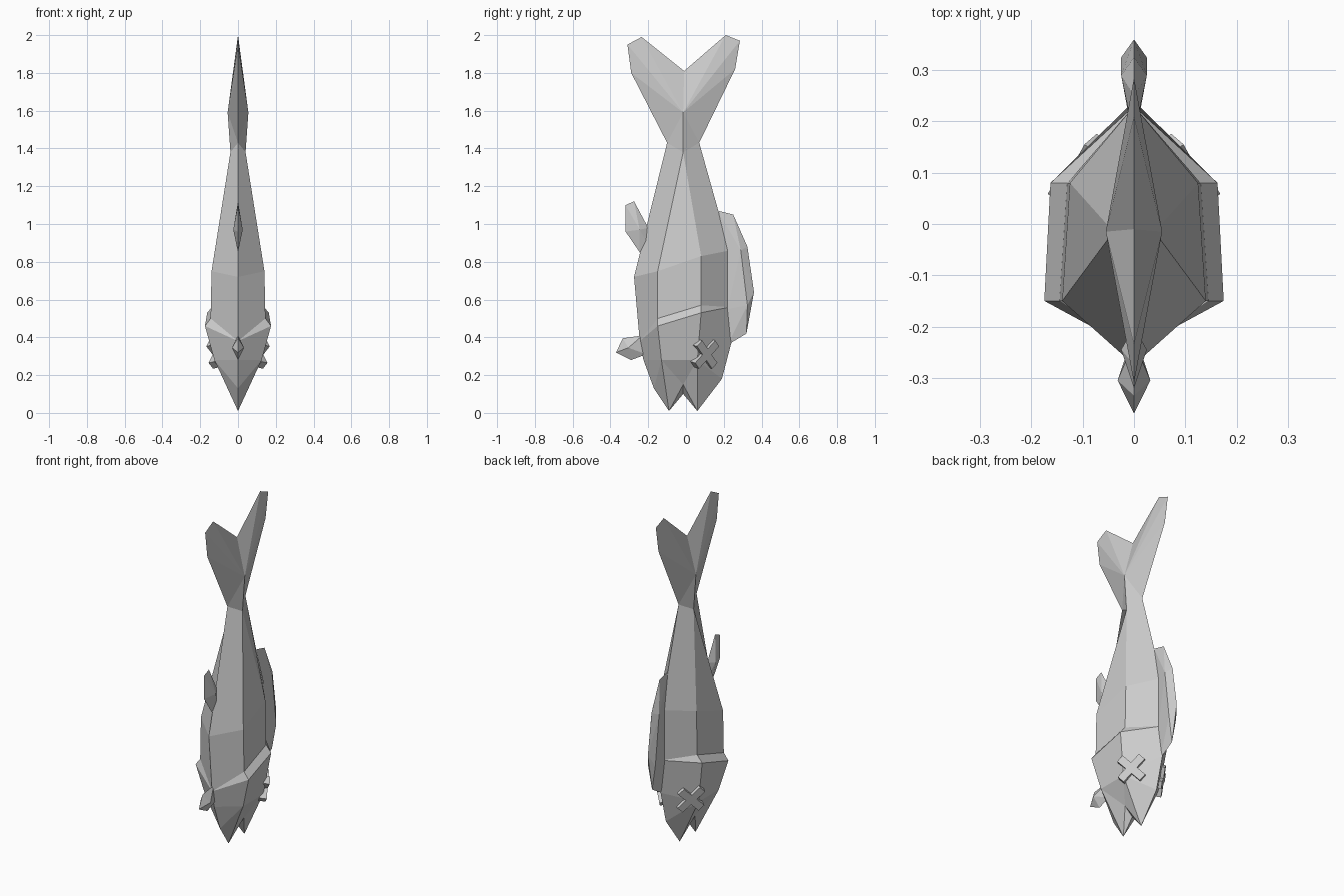
import bpy, bmesh, math
from mathutils import Vector

cube = bpy.data.objects.get("Cube")
if cube:
    bpy.data.objects.remove(cube)

grey = bpy.data.materials.new("scale grey")
grey.use_nodes = True
COLOR = (0.6, 0.6, 0.6, 1)
grey.diffuse_color = COLOR
grey.node_tree.nodes["Principled BSDF"].inputs["Base Color"].default_value = COLOR


def build(name, faces):
    """Make a flat-shaded part from left-half faces, mirrored across x = 0."""
    bm = bmesh.new()
    verts = {}
    for face in faces:
        for side in (1, -1):
            ring = []
            for x, y, z in face:
                key = (x * side + 0.0, y, z)
                if key not in verts:
                    verts[key] = bm.verts.new(key)
                if verts[key] not in ring:
                    ring.append(verts[key])
            if len(ring) > 2:
                bm.faces.new(ring)
    bmesh.ops.recalc_face_normals(bm, faces=bm.faces)
    mesh = bpy.data.meshes.new(name)
    bm.to_mesh(mesh)
    bm.free()
    mesh.materials.append(grey)
    ob = bpy.data.objects.new(name, mesh)
    bpy.context.collection.objects.link(ob)
    return ob


def loft(a, b):
    return [(a[i], a[i + 1], b[i + 1], b[i]) for i in range(len(a) - 1)]


def fan(center, outline, closed=True):
    pairs = list(zip(outline, outline[1:]))
    if closed:
        pairs.append((outline[-1], outline[0]))
    return [(center, p, q) for p, q in pairs]


def edge(points):
    return [(0, y, z) for y, z in points]


# Cross-sections run from belly keel to back keel
belly, back = (0, -0.245, 0.38), (0, 0.23, 0.56)
waist = [(0, -0.1, 1.43), (0.04, -0.015, 1.38), (0, 0.07, 1.43)]
chest = [(0, -0.275, 0.72), (0.14, -0.15, 0.75), (0.125, 0.08, 0.83), (0, 0.23, 0.86)]
neck = [belly, (0.145, -0.15, 0.5), (0.13, 0.08, 0.57), back]
gill = [belly, (0.175, -0.15, 0.46), (0.163, 0.08, 0.53), back]
cheek = [(0, -0.225, 0.28), (0.125, -0.13, 0.28), (0.125, 0.06, 0.28), (0, 0.24, 0.37)]

# Body tapering to the tail root
upper = [waist[0], waist[1], waist[1], waist[2]]
build("body", loft(neck, chest) + loft(chest, upper))

# Head with gill ridge, jaws and open mouth
chin, brow = (0, -0.17, 0.13), (0, 0.19, 0.18)
jaw_tip, snout_tip = (0, -0.09, 0.01), (0, 0.06, 0.01)
corner, throat = (0.05, -0.015, 0.15), (0, -0.015, 0.1)
head = loft(neck, gill) + loft(gill, cheek)
head += fan(cheek[1], [cheek[0], chin, jaw_tip, corner, cheek[2]], False)
head += fan(cheek[2], [corner, snout_tip, brow, cheek[3]], False)
head += fan(corner, [jaw_tip, throat, snout_tip], False)
build("head", head)

# Forked tail around a central ridge point
fork = edge([(-0.29, 1.8), (-0.31, 1.95), (-0.235, 1.99), (-0.01, 1.81),
             (0.21, 2.0), (0.285, 1.97), (0.26, 1.82)])
build("tail_fin", fan((0.055, -0.015, 1.59), [waist[1], waist[0]] + fork + [waist[2]]))

# Dorsal fin with a long thick ridge
rim = edge([(0.25, 1.05), (0.325, 0.88), (0.36, 0.64), (0.32, 0.42)])
root = [(0, 0.17, 1.07), (0.012, 0.22, 0.86), (0.012, 0.22, 0.55), (0, 0.22, 0.36)]
ridge = [(0.025, 0.29, 0.86), (0.025, 0.325, 0.57)]
dorsal = fan(ridge[0], [ridge[1], root[2], root[1], root[0], rim[0], rim[1], rim[2]], False)
dorsal += [(ridge[0], rim[2], ridge[1])]
dorsal += fan(ridge[1], [rim[2], rim[3], root[3], root[2]], False)
build("dorsal_fin", dorsal)

# Small belly fins
build("rear_belly_fin", fan((0.025, -0.245, 0.97), edge(
    [(-0.32, 1.1), (-0.275, 1.12), (-0.2, 0.98), (-0.2, 0.89), (-0.245, 0.85), (-0.32, 0.96)])))
build("front_belly_fin", fan((0.032, -0.305, 0.345), edge(
    [(-0.37, 0.32), (-0.335, 0.395), (-0.23, 0.41), (-0.21, 0.31), (-0.29, 0.28)])))

# Crossed bars for the eyes, lying on the cheek planes
normal = Vector((0.043, 0.035, -0.01)).normalized()
up = (Vector((0, 0, 1)) - normal * normal.z).normalized()
across = normal.cross(up)
center = Vector((0.099, 0.1, 0.312))
LONG, WIDE, DEEP = 0.085, 0.022, 0.02
outline = []
for i in range(4):
    a = math.radians(45 + 90 * i)
    d = up * math.cos(a) + across * math.sin(a)
    s = normal.cross(d)
    outline += [center + d * LONG - s * WIDE, center + d * LONG + s * WIDE,
                center + d * WIDE + s * WIDE]
top = [tuple(p + normal * DEEP) for p in outline]
base = [tuple(p - normal * DEEP) for p in outline]
build("crossed_eyes", [top, base] + loft(top + top[:1], base + base[:1]))
